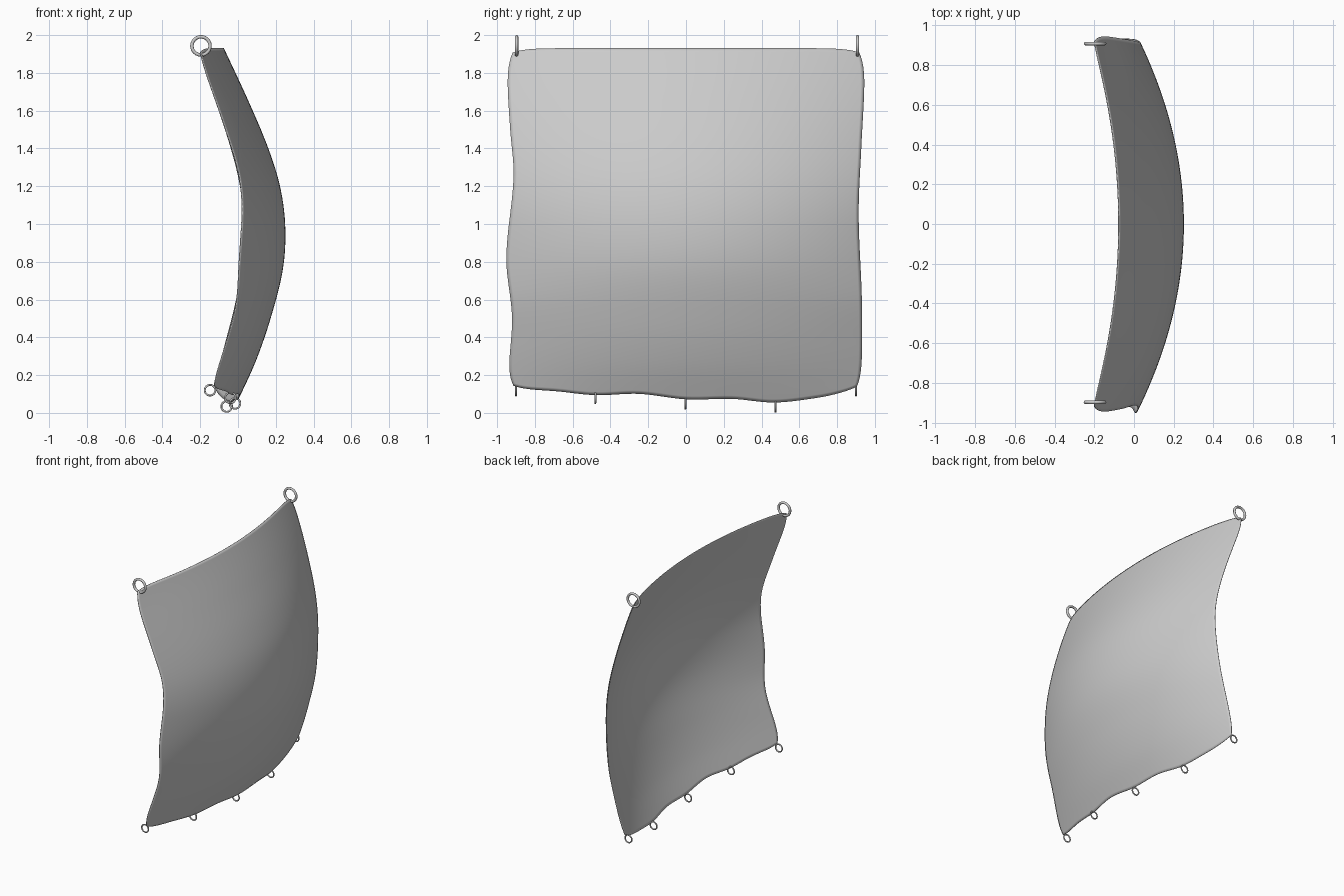
import bpy, math

if "Cube" in bpy.data.objects:
    bpy.data.objects.remove(bpy.data.objects["Cube"])


def smooth_curve(pts):
    """Return a smooth function through (position, value) points."""
    n = len(pts)
    slope = []
    for i in range(n):
        a, b = pts[max(i - 1, 0)], pts[min(i + 1, n - 1)]
        slope.append((b[1] - a[1]) / (b[0] - a[0]))

    def f(t):
        t = min(max(t, pts[0][0]), pts[-1][0])
        i = next(k for k in range(n - 1) if t <= pts[k + 1][0])
        (t0, p0), (t1, p1) = pts[i], pts[i + 1]
        h = t1 - t0
        s = (t - t0) / h
        return ((2*s**3 - 3*s*s + 1) * p0 + (s**3 - 2*s*s + s) * h * slope[i]
                + (3*s*s - 2*s**3) * p1 + (s**3 - s*s) * h * slope[i + 1])
    return f


# Billow profiles (z, x): middle of the cloth and its side edges
middle = smooth_curve([(0.04, -0.015), (0.27, 0.09), (0.5, 0.17), (0.76, 0.235), (0.98, 0.248),
                       (1.19, 0.222), (1.4, 0.158), (1.65, 0.053), (1.93, -0.077)])
edge = smooth_curve([(0.04, -0.17), (0.12, -0.14), (0.37, -0.065), (0.65, 0.0), (1.0, 0.022),
                     (1.24, 0.0), (1.53, -0.075), (1.92, -0.208), (1.95, -0.218)])

# Wavy outline: left and right half widths by z, bottom height by y
left = smooth_curve([(0.05, 0.935), (0.2, 0.942), (0.5, 0.92), (0.82, 0.95), (1.25, 0.912),
                     (1.5, 0.93), (1.75, 0.945), (1.93, 0.945)])
right = smooth_curve([(0.05, 0.93), (0.2, 0.932), (0.6, 0.93), (1.05, 0.913),
                      (1.4, 0.927), (1.75, 0.945), (1.93, 0.945)])
bottom = smooth_curve([(-1, 0.125), (-0.9, 0.122), (-0.7, 0.116), (-0.48, 0.095), (-0.25, 0.102),
                       (0, 0.073), (0.25, 0.075), (0.47, 0.056), (0.7, 0.08), (0.9, 0.115), (1, 0.125)])

# Sail cloth as a grid with rounded corners
N = 64
verts, faces = [], []
for j in range(N + 1):
    v = math.sin((j / N * 2 - 1) * math.pi / 2) * 0.4 + (j / N * 2 - 1) * 0.6
    for i in range(N + 1):
        u = math.sin((i / N * 2 - 1) * math.pi / 2) * 0.4 + (i / N * 2 - 1) * 0.6
        uu = u * (1 - 0.03 * abs(v) ** 14)
        vv = v * (1 - 0.025 * abs(u) ** 14)
        z0 = bottom(uu * 0.94)
        z = z0 + (1.93 - z0) * (vv + 1) / 2
        y = uu * (right(z) if uu > 0 else left(z))
        w = (y / 0.93) ** 2
        verts.append((middle(z) * (1 - w) + edge(z) * w, y, z))
for j in range(N):
    for i in range(N):
        a = j * (N + 1) + i
        faces.append((a, a + 1, a + N + 2, a + N + 1))
mesh = bpy.data.meshes.new("sail_cloth")
mesh.from_pydata(verts, [], faces)
sail = bpy.data.objects.new("sail_cloth", mesh)
bpy.context.collection.objects.link(sail)
mesh.shade_smooth()
solid = sail.modifiers.new("thickness", 'SOLIDIFY')
solid.thickness = 0.005
solid.offset = 0


def ring(name, loc, outer, tube):
    bpy.ops.mesh.primitive_torus_add(location=loc, rotation=(math.pi / 2, 0, 0),
                                     major_radius=outer - tube, minor_radius=tube,
                                     major_segments=40, minor_segments=12)
    bpy.context.object.name = name
    bpy.ops.object.shade_smooth()


# Large rings at the upper corners
for n, y in enumerate((-0.897, 0.908)):
    ring(f"top_ring_{n + 1}", (-0.196, y, 1.943), 0.057, 0.009)

# Small rings along the foot
for n, loc in enumerate([(-0.148, -0.9, 0.12), (-0.04, -0.48, 0.08), (-0.016, -0.003, 0.05),
                         (-0.06, 0.474, 0.034), (-0.148, 0.9, 0.12)]):
    ring(f"bottom_ring_{n + 1}", loc, 0.033, 0.005)
